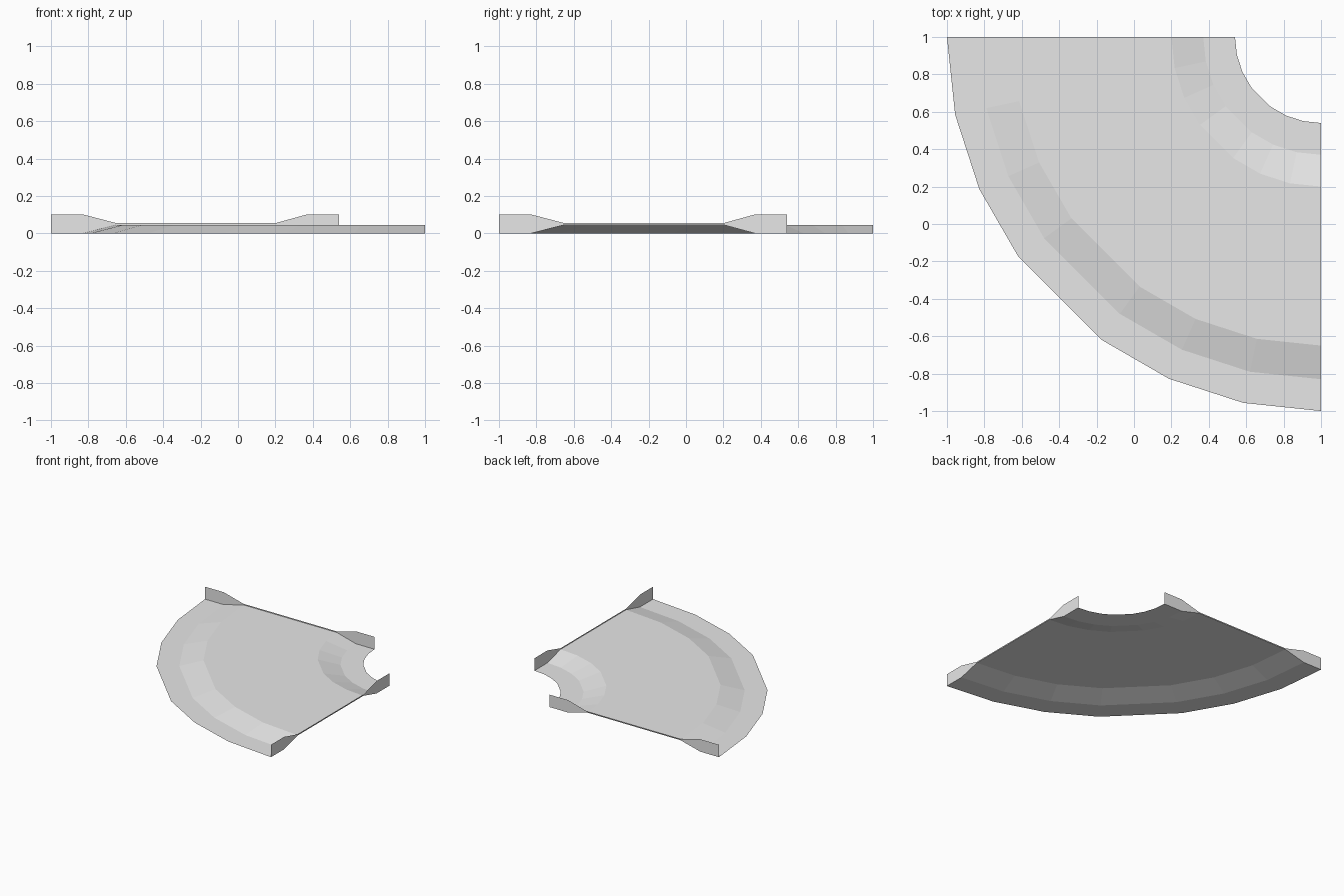
import bpy, math
from math import radians, cos, sin

if "Cube" in bpy.data.objects:
    bpy.data.objects.remove(bpy.data.objects["Cube"])

# one plain grey for the whole piece
grey = bpy.data.materials.new("light grey")
grey.diffuse_color = (0.8, 0.8, 0.8, 1)
grey.use_nodes = True
grey.node_tree.nodes["Principled BSDF"].inputs["Base Color"].default_value = grey.diffuse_color

# cross-section: radius from the corner (1, 1), surface height, end wall top
PROFILE = [(0.46, 0.0, 0.102), (0.63, 0.0, 0.102), (0.80, 0.046, 0.055),
           (1.65, 0.046, 0.055), (1.83, 0.0, 0.102), (2.0, 0.0, 0.102)]
ANGLES = [0, 12, 24, 36, 54, 66, 78, 90]


def point(r, z, deg):
    a = radians(deg)
    return (1 - r * cos(a), 1 - r * sin(a), z)


def grid_object(name, rows, flip=False):
    """Make a sheet of quads from equally long rows of points."""
    n = len(rows[0])
    verts = [p for row in rows for p in row]
    faces = []
    for i in range(len(rows) - 1):
        for j in range(n - 1):
            f = (i * n + j, i * n + j + 1, (i + 1) * n + j + 1, (i + 1) * n + j)
            faces.append(f[::-1] if flip else f)
    mesh = bpy.data.meshes.new(name)
    mesh.from_pydata(verts, [], faces)
    mesh.materials.append(grey)
    obj = bpy.data.objects.new(name, mesh)
    bpy.context.collection.objects.link(obj)
    return obj


# raised curved surface, swept a quarter turn
grid_object("curved_surface",
            [[point(r, z, a) for r, z, _ in PROFILE] for a in ANGLES], True)

# thin upright end walls that follow the surface below
for name, a, flip in (("back_end_wall", 0, False), ("right_end_wall", 90, True)):
    grid_object(name, [[point(r, z, a) for r, z, _ in PROFILE],
                       [point(r, t, a) for r, _, t in PROFILE]], flip)

# make the surface face up
surface = bpy.data.objects["curved_surface"].data
if surface.polygons[0].normal.z < 0:
    surface.flip_normals()
